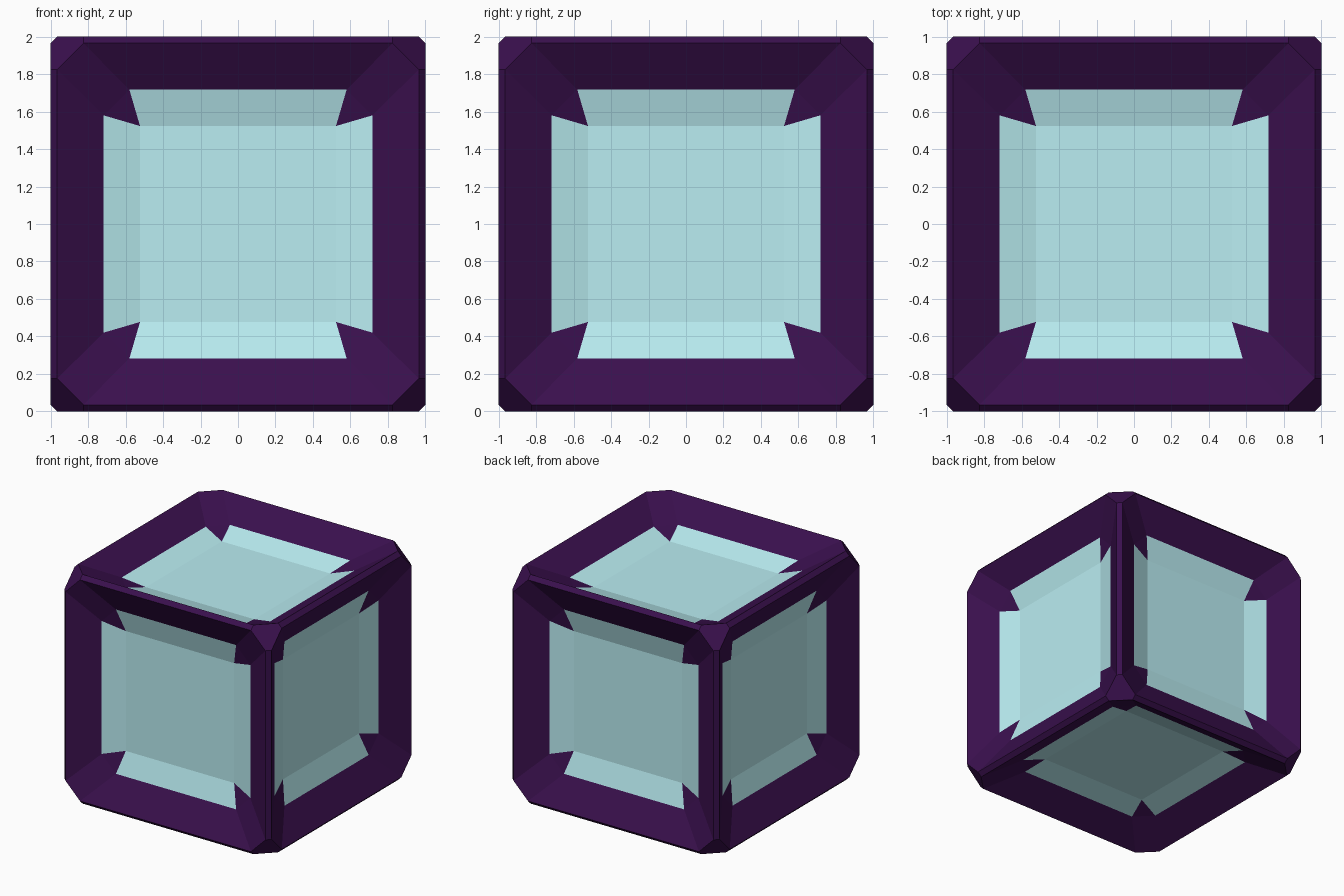
import bpy, bmesh
from itertools import permutations, product
from math import radians
from mathutils import Matrix, Vector

if "Cube" in bpy.data.objects:
    bpy.data.objects.remove(bpy.data.objects["Cube"])

CENTRE = Matrix.Translation((0, 0, 1))
SIDES = ([Matrix.Rotation(radians(a), 3, 'X') for a in (0, 90, 180, 270)]
         + [Matrix.Rotation(radians(a), 3, 'Y') for a in (90, 270)])

# Section of one recessed side: (half width, distance from cube centre)
RIM, LIP, FLOOR = (0.965, 1.0), (0.717, 0.855), (0.523, 0.80)
RIM_END, LIP_END = 0.825, 0.58      # half lengths of the straight bar edges


def finish(name, bm, colour):
    bmesh.ops.remove_doubles(bm, verts=bm.verts, dist=1e-4)
    bmesh.ops.recalc_face_normals(bm, faces=bm.faces)
    bm.transform(CENTRE)
    mesh = bpy.data.meshes.new(name)
    bm.to_mesh(mesh)
    bm.free()
    mat = bpy.data.materials.new(name + "_colour")
    mat.diffuse_color = colour
    mat.use_nodes = True
    mat.node_tree.nodes["Principled BSDF"].inputs["Base Color"].default_value = mat.diffuse_color
    mesh.materials.append(mat)
    bpy.context.collection.objects.link(bpy.data.objects.new(name, mesh))


def add_face(bm, turn, points):
    bm.faces.new([bm.verts.new(turn @ Vector(p)) for p in points])


def quarter_turns():
    # every quarter of every side of the cube
    for side in SIDES:
        for k in range(4):
            yield side @ Matrix.Rotation(radians(90 * k), 3, 'Z')


# Outer chamfers: hull of the clipped cube with its six flat sides removed
frame = bmesh.new()
for p in permutations((RIM_END, RIM[0], 1.0)):
    for s in product((-1, 1), repeat=3):
        frame.verts.new([a * b for a, b in zip(p, s)])
bmesh.ops.convex_hull(frame, input=frame.verts)
bmesh.ops.dissolve_limit(frame, angle_limit=radians(1),
                         verts=frame.verts, edges=frame.edges)
flat = [f for f in frame.faces if max(abs(c) for c in f.normal) > 0.99]
bmesh.ops.delete(frame, geom=flat, context='FACES')

panels = bmesh.new()
(r, rz), (l, lz), (f, fz) = RIM, LIP, FLOOR
for turn in quarter_turns():
    # sloping frame bar
    add_face(frame, turn, [(r, -RIM_END, rz), (r, RIM_END, rz),
                           (l, LIP_END, lz), (l, -LIP_END, lz)])
    # corner gusset with its pointed tip
    add_face(frame, turn, [(r, RIM_END, rz), (RIM_END, r, rz),
                           (LIP_END, l, lz), (l, LIP_END, lz)])
    add_face(frame, turn, [(l, LIP_END, lz), (LIP_END, l, lz), (f, f, fz)])
    # sloping edge of the pale panel
    add_face(panels, turn, [(l, -LIP_END, lz), (l, LIP_END, lz),
                            (f, f, fz), (f, -f, fz)])
# panel floors
for side in SIDES:
    add_face(panels, side, [(-f, -f, fz), (f, -f, fz), (f, f, fz), (-f, f, fz)])

# orient the open panels outward by joining nothing: each is convex-free, so flip by position
finish("frame", frame, (0.042, 0.005, 0.075, 1))
finish("panels", panels, (0.49, 0.85, 0.89, 1))
for face in bpy.data.objects["panels"].data.polygons:
    if face.normal.dot(face.center - Vector((0, 0, 1))) < 0:
        face.flip()
